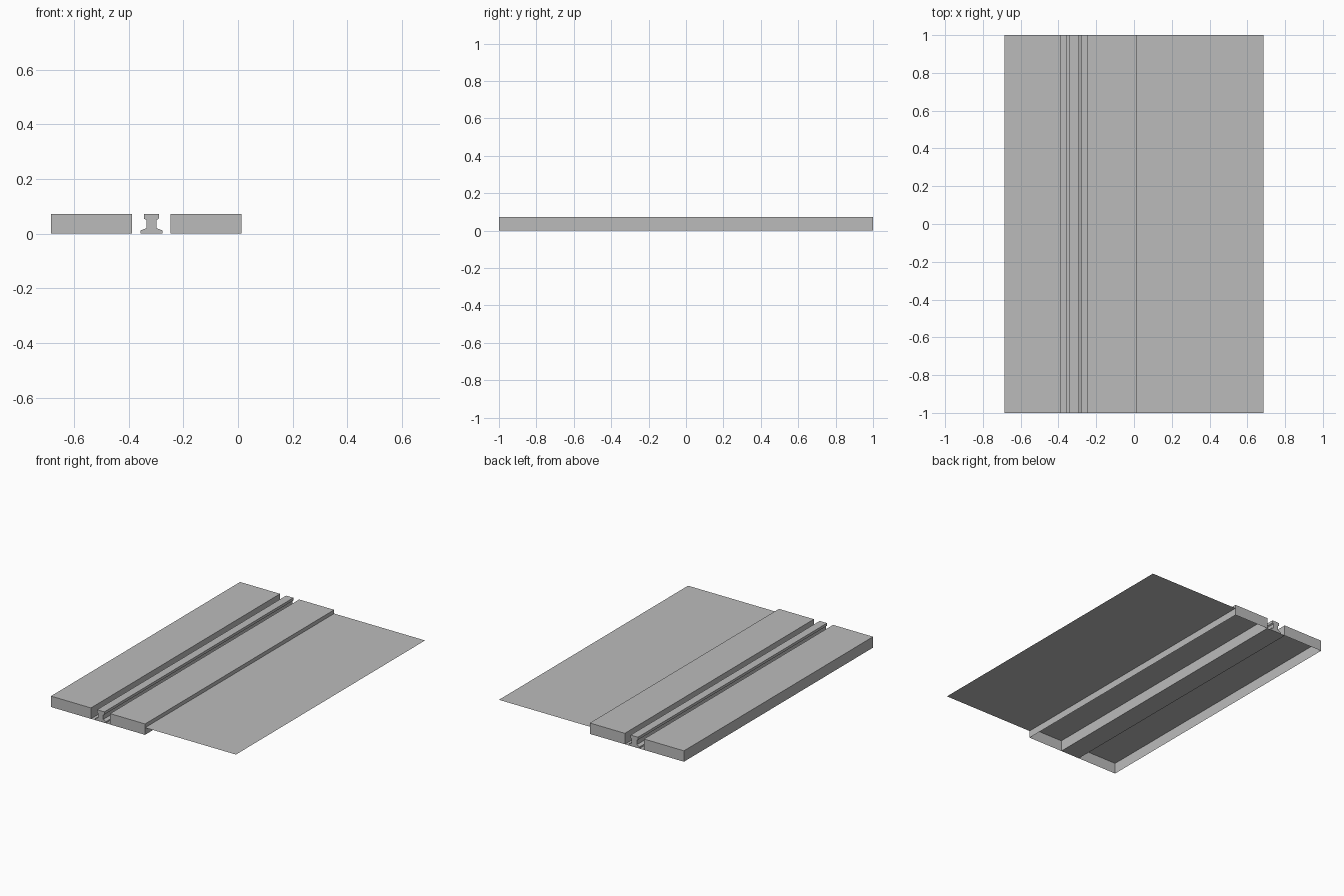
import bpy

if "Cube" in bpy.data.objects:
    bpy.data.objects.remove(bpy.data.objects["Cube"], do_unlink=True)

GREY = (0.5, 0.5, 0.5, 1)
mat = bpy.data.materials.new("concrete grey")
mat.use_nodes = True
mat.diffuse_color = GREY
mat.node_tree.nodes["Principled BSDF"].inputs["Base Color"].default_value = GREY

TOP = 0.073          # height of slabs and rail head
GROUND = 0.048       # height of the ground sheet
OUTER, GROOVE_R, GROOVE_L, INNER = -0.685, -0.389, -0.247, 0.012


def extrude_profile(name, profile, closed=False, caps=False):
    """Sweep an x-z profile along the full length in y."""
    n = len(profile)
    verts = [(x, y, z) for y in (-1, 1) for x, z in profile]
    faces = [(i, i + n, (i + 1) % n + n, (i + 1) % n)
             for i in range(n if closed else n - 1)]
    if caps:
        faces += [tuple(range(n)), tuple(reversed(range(n, 2 * n)))]
    mesh = bpy.data.meshes.new(name)
    mesh.from_pydata(verts, [], faces)
    mesh.materials.append(mat)
    obj = bpy.data.objects.new(name, mesh)
    bpy.context.collection.objects.link(obj)
    return obj


def slab(name, x0, x1):
    """Hollow slab, open underneath."""
    return extrude_profile(name, [(x1, 0), (x1, TOP), (x0, TOP), (x0, 0)][::-1],
                           caps=True)


# Concrete slabs on both sides of the groove
slab("outer_slab", OUTER, GROOVE_R)
slab("inner_slab", GROOVE_L, INNER)

# Groove floor and ground sheet
extrude_profile("groove_floor", [(GROOVE_R, 0), (GROOVE_L, 0)])
extrude_profile("ground_sheet", [(INNER, GROUND), (-OUTER, GROUND)])

# Rail: half section mirrored about its centre line
CENTRE = -0.317
half = [(0.04, 0.001), (0.04, 0.012), (0.019, 0.02),
        (0.019, 0.05), (0.027, 0.055), (0.027, TOP)]
section = ([(CENTRE - w, z) for w, z in half] +
           [(CENTRE + w, z) for w, z in reversed(half)])
rail = extrude_profile("rail", section, closed=True, caps=True)

# Make the normals of every swept part point outward
import bmesh
bm = bmesh.new()
bm.from_mesh(rail.data)
bmesh.ops.recalc_face_normals(bm, faces=bm.faces)
bm.to_mesh(rail.data)
bm.free()
